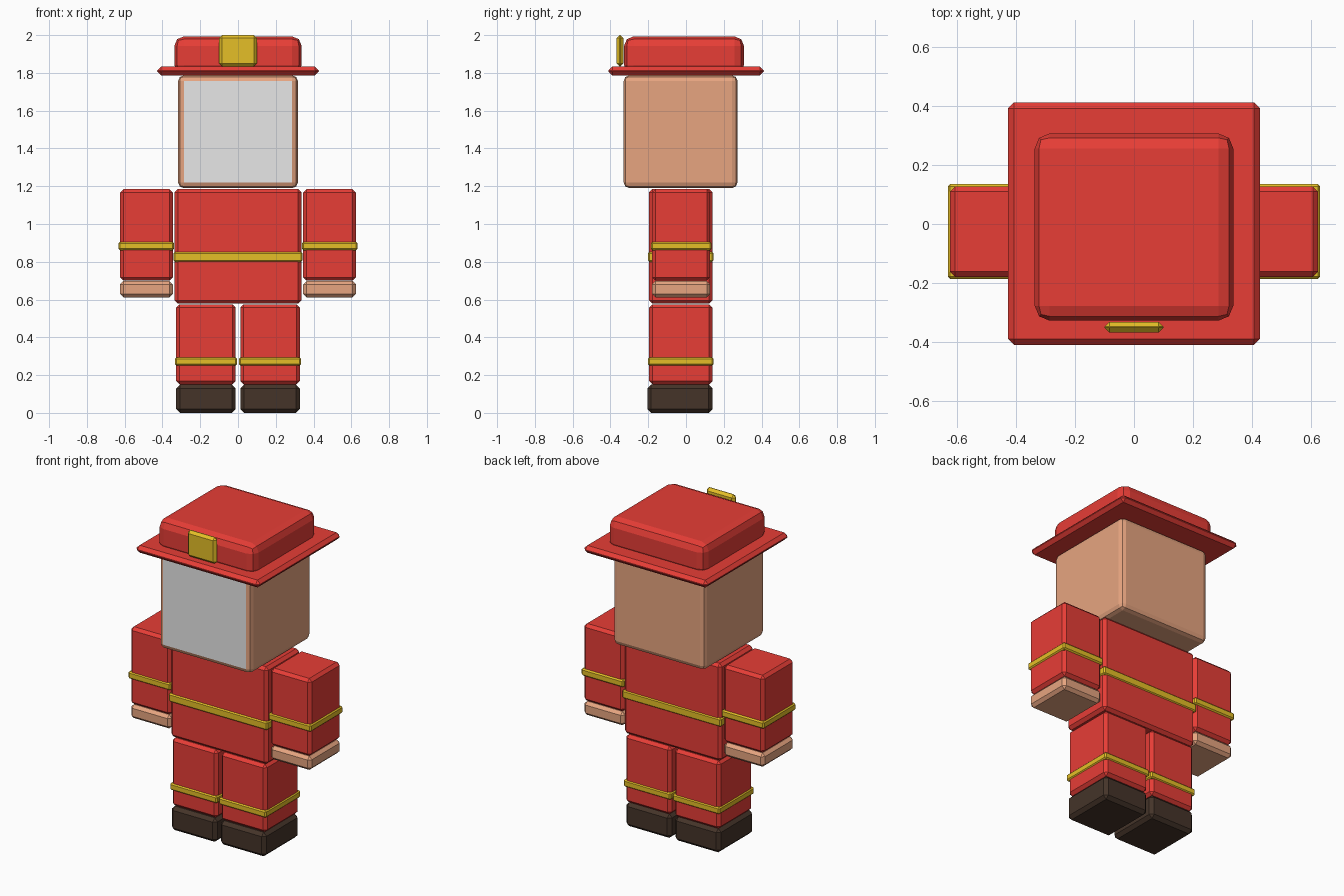
import bpy
import bmesh

cube = bpy.data.objects.get("Cube")
if cube:
    bpy.data.objects.remove(cube, do_unlink=True)


def material(name, rgb):
    mat = bpy.data.materials.new(name)
    mat.use_nodes = True
    mat.diffuse_color = (*rgb, 1)
    mat.node_tree.nodes["Principled BSDF"].inputs["Base Color"].default_value = (*rgb, 1)
    return mat


red = material("coat_red", (0.8, 0.047, 0.037))
skin = material("skin_tan", (0.83, 0.39, 0.225))
gold = material("trim_gold", (0.785, 0.52, 0.02))
dark = material("boot_brown", (0.059, 0.034, 0.022))
grey = material("face_grey", (0.8, 0.8, 0.8))


def box(name, xs, ys, zs, mat, bevel=0.018, segments=1):
    """Box spanning the given ranges, with bevelled edges."""
    mesh = bpy.data.meshes.new(name)
    bm = bmesh.new()
    bmesh.ops.create_cube(bm, size=1)
    for v in bm.verts:
        v.co = [r[0] + (c + 0.5) * (r[1] - r[0]) for c, r in zip(v.co, (xs, ys, zs))]
    bmesh.ops.bevel(bm, geom=bm.edges[:], offset=bevel, segments=segments,
                    profile=0.5, affect='EDGES', clamp_overlap=True)
    bm.to_mesh(mesh)
    bm.free()
    mesh.materials.append(mat)
    obj = bpy.data.objects.new(name, mesh)
    bpy.context.collection.objects.link(obj)
    return obj


def pair(name, xs, *args, **kw):
    """The same box on the left (+x) and the right (-x)."""
    box("left_" + name, xs, *args, **kw)
    box("right_" + name, (-xs[1], -xs[0]), *args, **kw)


body_y = (-0.195, 0.14)
band_y = (-0.202, 0.146)
arm_y = (-0.18, 0.128)

# Legs and boots
pair("boot", (0.012, 0.327), (-0.205, 0.14), (0, 0.15), dark, bevel=0.02)
pair("leg", (0.012, 0.327), body_y, (0.15, 0.575), red)
pair("leg_band", (0.006, 0.333), band_y, (0.25, 0.294), gold, bevel=0.008)

# Torso
box("torso", (-0.336, 0.336), body_y, (0.578, 1.186), red)
box("torso_band", (-0.342, 0.342), band_y, (0.80, 0.853), gold, bevel=0.008)

# Arms and hands
pair("arm", (0.345, 0.625), arm_y, (0.70, 1.184), red)
pair("arm_band", (0.339, 0.632), (-0.186, 0.136), (0.861, 0.906), gold, bevel=0.008)
pair("hand", (0.345, 0.625), arm_y, (0.612, 0.698), skin)

# Head, with a grey panel on its flat front
head = box("head", (-0.317, 0.317), (-0.33, 0.273), (1.19, 1.787), skin,
           bevel=0.03, segments=2)
head.data.materials.append(grey)
for face in head.data.polygons:
    if face.normal.y < -0.99:
        face.material_index = 1

# Hat
box("hat_brim", (-0.428, 0.428), (-0.41, 0.412), (1.787, 1.833), red, bevel=0.02)
box("hat_crown", (-0.337, 0.337), (-0.328, 0.307), (1.792, 1.993), red,
    bevel=0.05, segments=2)
box("hat_badge", (-0.1, 0.1), (-0.368, -0.332), (1.835, 2), gold, bevel=0.016)
